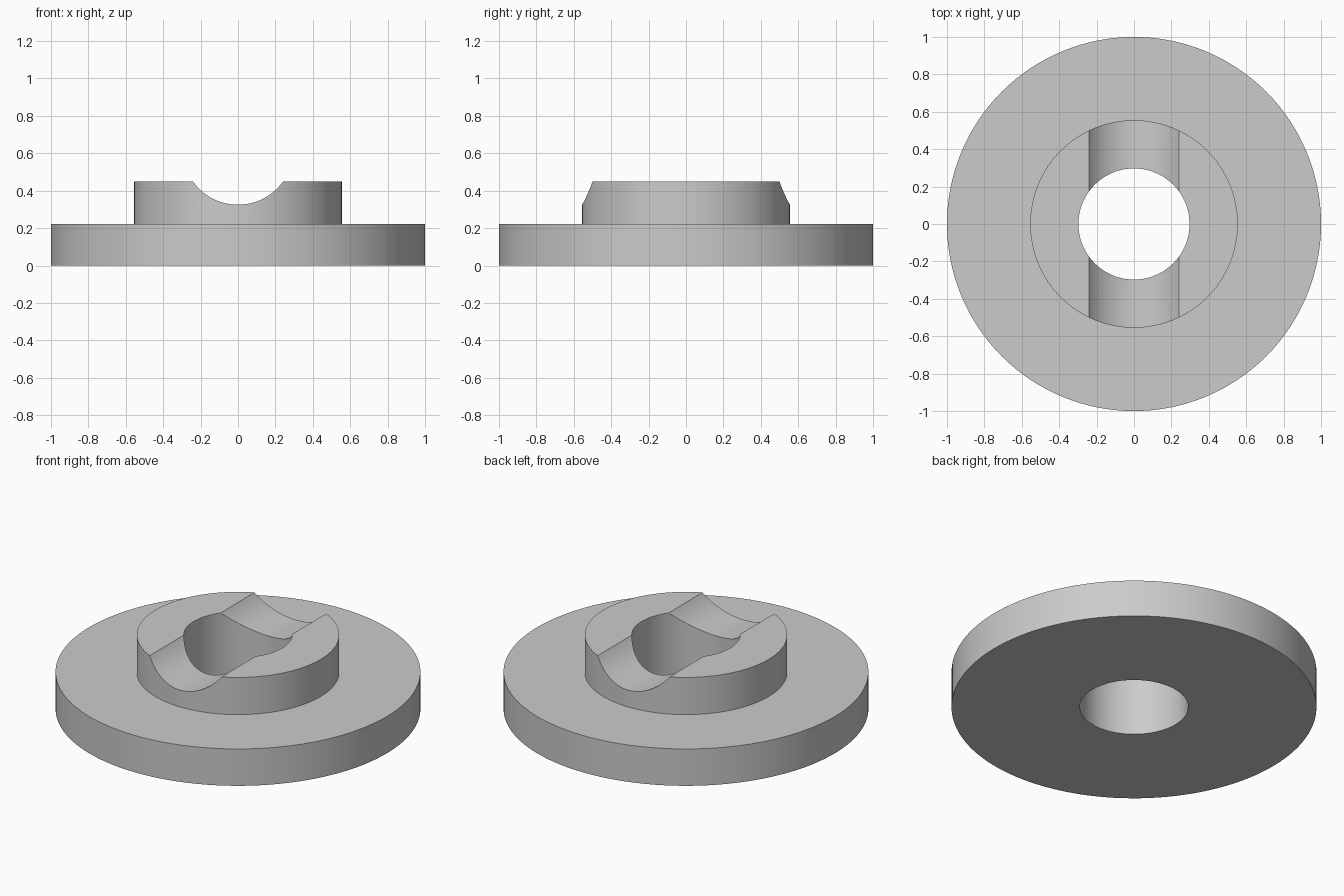
import bpy
import bmesh
import math
from mathutils import Matrix

cube = bpy.data.objects.get("Cube")
if cube:
    bpy.data.objects.remove(cube, do_unlink=True)

SEGMENTS = 128
BORE, HUB, FLANGE = 0.297, 0.555, 1.0
FLANGE_TOP, HUB_TOP = 0.223, 0.448
GROOVE_HALF_WIDTH, GROOVE_FLOOR = 0.24, 0.325

grey = bpy.data.materials.new("plain grey")
grey.use_nodes = True
colour = (0.6, 0.6, 0.6, 1)
grey.diffuse_color = colour
grey.node_tree.nodes["Principled BSDF"].inputs["Base Color"].default_value = colour


def add_object(name, bm):
    bmesh.ops.recalc_face_normals(bm, faces=bm.faces)
    mesh = bpy.data.meshes.new(name)
    bm.to_mesh(mesh)
    bm.free()
    mesh.materials.append(grey)
    obj = bpy.data.objects.new(name, mesh)
    bpy.context.collection.objects.link(obj)
    return obj


# Flange, hub and through bore as one turned profile
profile = [(BORE, 0), (FLANGE, 0), (FLANGE, FLANGE_TOP),
           (HUB, FLANGE_TOP), (HUB, HUB_TOP), (BORE, HUB_TOP)]
bm = bmesh.new()
verts = [bm.verts.new((r, 0, z)) for r, z in profile]
edges = [bm.edges.new((v, verts[i - 1])) for i, v in enumerate(verts)]
bmesh.ops.spin(bm, geom=verts + edges, cent=(0, 0, 0), axis=(0, 0, 1),
               angle=math.tau, steps=SEGMENTS, use_merge=True)
bmesh.ops.remove_doubles(bm, verts=bm.verts, dist=1e-5)
body = add_object("flanged_hub", bm)

# Round groove running front to back across the hub
depth = HUB_TOP - GROOVE_FLOOR
radius = (GROOVE_HALF_WIDTH ** 2 + depth ** 2) / (2 * depth)
bm = bmesh.new()
bmesh.ops.create_cone(
    bm, cap_ends=True, segments=SEGMENTS, radius1=radius, radius2=radius, depth=3,
    matrix=Matrix.Translation((0, 0, GROOVE_FLOOR + radius))
    @ Matrix.Rotation(math.pi / 2, 4, "X"))
cutter = add_object("groove_cutter", bm)
cutter.hide_render = True

cut = body.modifiers.new("groove", "BOOLEAN")
cut.operation = "DIFFERENCE"
cut.solver = "EXACT"
cut.object = cutter

# Apply the cut, then smooth the curved walls and keep the rims sharp
bpy.ops.object.select_all(action="DESELECT")
body.select_set(True)
bpy.context.view_layer.objects.active = body
bpy.ops.object.modifier_apply(modifier=cut.name)
bpy.data.objects.remove(cutter, do_unlink=True)
bpy.ops.object.shade_smooth_by_angle(angle=math.radians(25))
